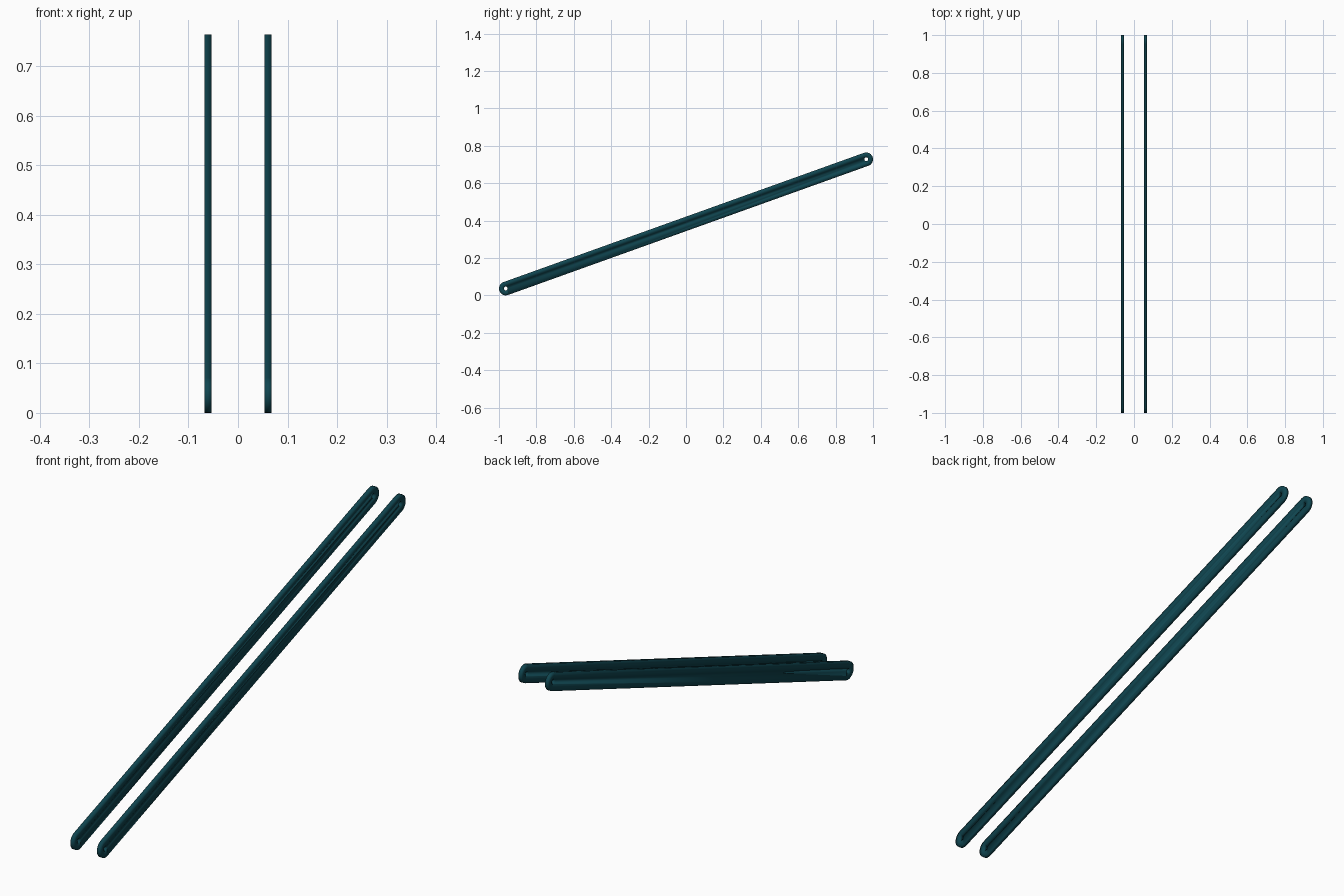
import bpy, bmesh
from math import pi, cos, sin, atan2, hypot

if "Cube" in bpy.data.objects:
    bpy.data.objects.remove(bpy.data.objects["Cube"])

R, HOLE, THICK = 0.0365, 0.010, 0.014    # end radius, pin hole radius, bar thickness
HALF_Y, LOW_Z, HIGH_Z = 0.9635, 0.0365, 0.7275   # pin hole centres
OFFSET = 0.061                           # bar centre from the middle
SEG = 12

half = hypot(2 * HALF_Y, HIGH_Z - LOW_Z) / 2
tilt = atan2(HIGH_Z - LOW_Z, 2 * HALF_Y)

paint = bpy.data.materials.new("dark_teal")
paint.diffuse_color = (0.005, 0.06, 0.08, 1)
paint.use_nodes = True
paint.node_tree.nodes["Principled BSDF"].inputs["Base Color"].default_value = paint.diffuse_color


def make_bar(name, x):
    bm = bmesh.new()

    def arc(side, radius, inward=False):
        # half circle around one pin, turned away from or towards the bar middle
        pts = []
        for i in range(SEG + 1):
            a = -pi / 2 + pi * i / SEG
            c = -cos(a) if inward else cos(a)
            pts.append(bm.verts.new((0, side * (half + radius * c), side * radius * sin(a))))
        return pts

    middle = []
    for side in (1, -1):
        outer, rim, inner = arc(side, R), arc(side, HOLE), arc(side, HOLE, True)
        # rounded end around the hole
        for i in range(SEG):
            bm.faces.new((outer[i], outer[i + 1], rim[i + 1], rim[i]))
        middle += [outer[0]] + inner + [outer[-1]]
    # long web between the two holes
    bm.faces.new(middle)
    bmesh.ops.remove_doubles(bm, verts=bm.verts, dist=1e-5)

    # give the plate its thickness
    new = bmesh.ops.extrude_face_region(bm, geom=bm.faces[:])["geom"]
    bmesh.ops.translate(bm, vec=(THICK, 0, 0),
                        verts=[g for g in new if isinstance(g, bmesh.types.BMVert)])
    bmesh.ops.translate(bm, vec=(-THICK / 2, 0, 0), verts=bm.verts)
    bmesh.ops.recalc_face_normals(bm, faces=bm.faces)
    for f in bm.faces:
        f.smooth = True

    mesh = bpy.data.meshes.new(name)
    bm.to_mesh(mesh)
    bm.free()
    mesh.materials.append(paint)
    bar = bpy.data.objects.new(name, mesh)
    bar.location = (x, 0, (LOW_Z + HIGH_Z) / 2)
    bar.rotation_euler = (tilt, 0, 0)
    bpy.context.collection.objects.link(bar)


make_bar("left_link_bar", -OFFSET)
make_bar("right_link_bar", OFFSET)
